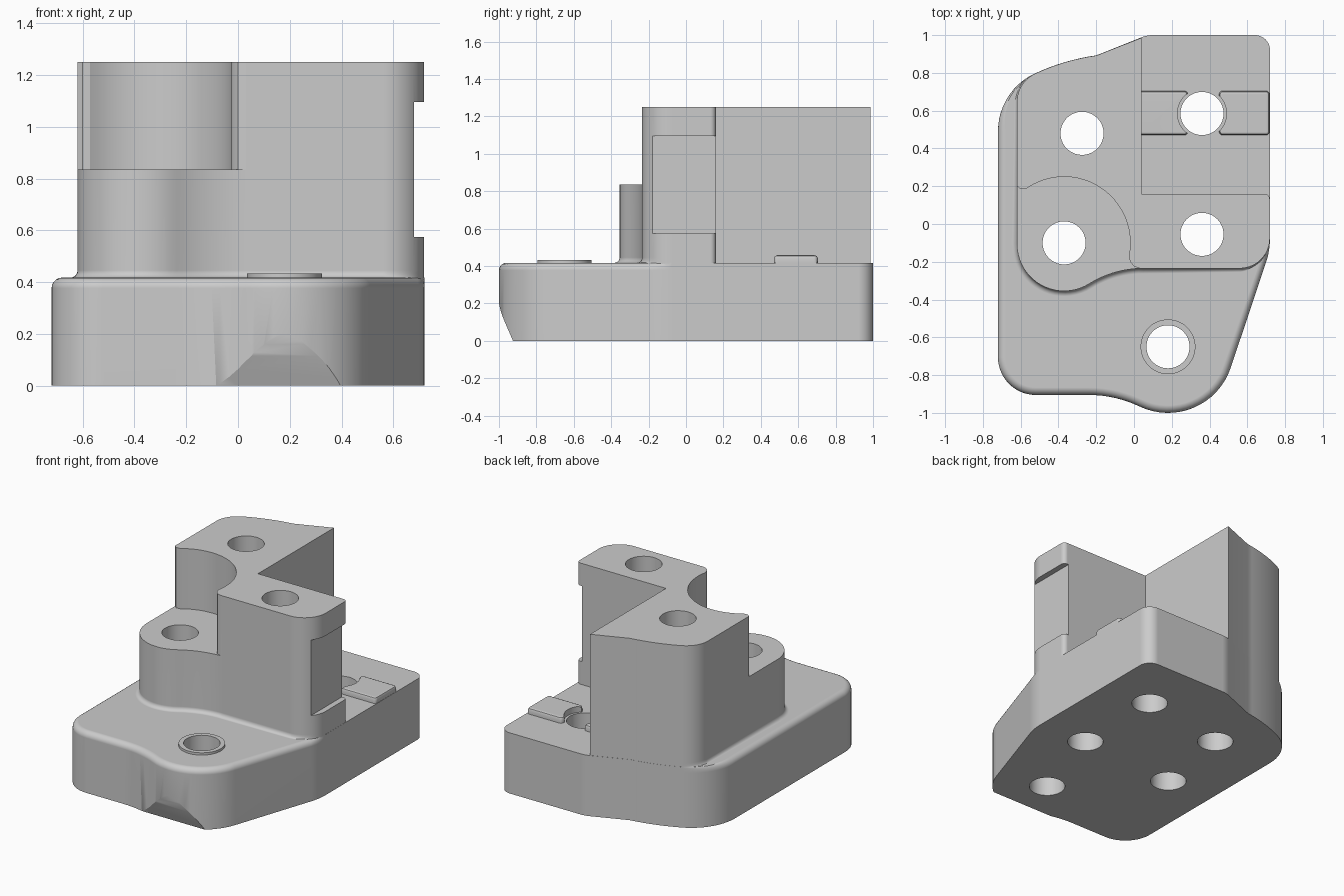
import bpy
import bmesh
from math import cos, sin, radians, pi
from mathutils import Vector

if "Cube" in bpy.data.objects:
    bpy.data.objects.remove(bpy.data.objects["Cube"])

grey = bpy.data.materials.new("plain_grey")
grey.use_nodes = True
tone = (0.6, 0.6, 0.6, 1)
grey.diffuse_color = tone
grey.node_tree.nodes["Principled BSDF"].inputs["Base Color"].default_value = tone


def arc(cx, cy, r, a0, a1, step=6):
    n = max(2, round(abs(a1 - a0) / step))
    angles = [radians(a0 + (a1 - a0) * i / n) for i in range(n + 1)]
    return [(cx + r * cos(a), cy + r * sin(a)) for a in angles]


def clamp(v):
    return max(0.0, min(1.0, v))


def loft(name, outline, levels, weight=lambda x, y: 1):
    """Stack a counter-clockwise outline at (height, outward offset) levels."""
    pts = []
    for p in map(Vector, outline):
        if not pts or (p - pts[-1]).length > 0.004:
            pts.append(p)
    if (pts[0] - pts[-1]).length < 0.004:
        pts.pop()
    n = len(pts)
    shifts = []
    for i, p in enumerate(pts):
        d0 = (p - pts[i - 1]).normalized()
        d1 = (pts[(i + 1) % n] - p).normalized()
        n0, n1 = Vector((d0.y, -d0.x)), Vector((d1.y, -d1.x))
        shifts.append((n0 + n1) / max(0.3, 1 + n0.dot(n1)) * weight(p.x, p.y))
    bm = bmesh.new()
    rings = [[bm.verts.new((*(p + s * off), z)) for p, s in zip(pts, shifts)]
             for z, off in levels]
    bm.faces.new(rings[0][::-1])
    bm.faces.new(rings[-1])
    for low, high in zip(rings, rings[1:]):
        for i in range(n):
            j = (i + 1) % n
            bm.faces.new((low[i], low[j], high[j], high[i]))
    mesh = bpy.data.meshes.new(name)
    bm.to_mesh(mesh)
    bm.free()
    mesh.materials.append(grey)
    obj = bpy.data.objects.new(name, mesh)
    bpy.context.collection.objects.link(obj)
    return obj


def is_solid(mesh):
    bm = bmesh.new()
    bm.from_mesh(mesh)
    solid = len(bm.faces) > 0 and all(e.is_manifold for e in bm.edges)
    bm.free()
    return solid


def combine(obj, other, operation):
    """Boolean another solid into obj and discard it."""
    mod = obj.modifiers.new("join", 'BOOLEAN')
    mod.operation, mod.object = operation, other
    for solver in ('MANIFOLD', 'EXACT'):
        mod.solver = solver
        bpy.context.view_layer.update()
        result = bpy.data.meshes.new_from_object(
            obj.evaluated_get(bpy.context.evaluated_depsgraph_get()))
        if is_solid(result) and len(result.vertices) != len(obj.data.vertices):
            break
    obj.modifiers.clear()
    obj.data = result
    bpy.data.objects.remove(other)


def cylinder(name, x, y, r, z0, z1):
    return loft(name, arc(x, y, r, 0, 360), [(z0, 0), (z1, 0)])


DECK, LEDGE, TOP = 0.417, 0.835, 1.25
QUARTER = [radians(18 * i) for i in range(6)]

# Base with a rounded front and left rim
base_outline = (arc(0.64, 0.92, 0.08, 0, 90) + arc(0.1, 0.84, 0.16, 90, 112, 5)
                + arc(-0.04, -0.246, 1.15, 98, 115, 2)
                + arc(-0.384, 0.492, 0.336, 115, 180)
                + arc(-0.52, -0.705, 0.2, 180, 270)
                + arc(-0.24, -1.531, 0.626, 90, 64.5, 3)
                + arc(0.18, -0.65, 0.35, 244.5, 341.6)
                + arc(0.32, -0.075, 0.4, -18.4, 0, 3))
R = 0.04
rim = [(DECK - R + R * sin(a), R * cos(a) - R) for a in QUARTER]


def rim_weight(x, y):
    return clamp((0.79 - y) / 0.3) if x < 0 else clamp((-0.08 - y) / 0.15)


block = loft("mounting_block", base_outline, [(0, 0)] + rim, rim_weight)

# Tower rising from the base, a hair inside its walls, with a fillet at its foot
tower_outline = (arc(0.689, 0.13, 0.03, 0, 90, 15) + [(0.04, 0.16), (0.04, 0.986)]
                 + arc(-0.04, -0.246, 1.149, 98, 115, 2)
                 + arc(-0.457, 0.648, 0.162, 115, 180)
                 + arc(-0.37, -0.105, 0.25, 180, 301.9)
                 + arc(0.05, -0.78, 0.545, 121.9, 90, 3)
                 + arc(0.559, -0.075, 0.16, 270, 360))
F = 0.028
foot = [(DECK + F - F * cos(a), F - F * sin(a)) for a in QUARTER]


def foot_weight(x, y):
    if x > 0 and y > -0.1:
        return 0
    return clamp((0.79 - y) / 0.3) * clamp((0.7 - x) / 0.2)


tower = loft("tower", tower_outline, [(0.3, F)] + foot + [(TOP, 0)], foot_weight)

# Round pocket over the front left ledge
pocket = (arc(-0.37, -0.1, 0.35, -12, 125)
          + [(-0.6, 0.185), (-0.62, 0.2), (-0.8, 0.2), (-0.8, -0.6), (0.03, -0.6),
             (0.03, -0.234), (0, -0.225), (-0.02, -0.2)])
combine(tower, loft("pocket_cutter", pocket, [(LEDGE, 0), (1.5, 0)]), 'DIFFERENCE')

# Side notch
notch = [(0.68, -0.4), (0.9, -0.4), (0.9, 0.3), (0.68, 0.3)]
combine(tower, loft("notch_cutter", notch, [(0.575, 0), (1.095, 0)]), 'DIFFERENCE')
combine(block, tower, 'UNION')

# Raised pads either side of the rear hole
HX, HY = 0.36, 0.585
PAD_TOP, SOFT, C = 0.458, 0.018, 0.02
for side, x0, x1 in (("left_pad", 0.45, 0.718), ("right_pad", 0.0, 0.285)):
    pad_outline = (arc(x1 - C, 0.47 + C, C, 270, 360, 30) + arc(x1 - C, 0.705 - C, C, 0, 90, 30)
                   + arc(x0 + C, 0.705 - C, C, 90, 180, 30) + arc(x0 + C, 0.47 + C, C, 180, 270, 30))
    pad = loft(side, pad_outline, [(0.3, 0), (PAD_TOP - SOFT, 0),
                                   (PAD_TOP - SOFT * 0.3, -SOFT * 0.3), (PAD_TOP, -SOFT)])
    combine(pad, cylinder("pad_cutter", HX, HY, 0.13, 0.2, 0.6), 'DIFFERENCE')
    combine(block, pad, 'UNION')

# Thin boss ring on the front deck
combine(block, cylinder("boss", 0.18, -0.65, 0.145, 0.3, 0.433), 'UNION')

# Through holes
for x, y in ((-0.275, 0.48), (-0.37, -0.1), (HX, -0.055), (HX, HY), (0.18, -0.65)):
    combine(block, cylinder("hole_cutter", x, y, 0.114, -0.2, 1.5), 'DIFFERENCE')

# Sloped relief under the front nose
relief = [(-1.1, -0.05), (-0.904, -0.05), (-0.925, 0), (-0.975, 0.115), (-0.991, 0.16),
          (-1.002, 0.21), (-1.1, 0.21)]
cutter = loft("relief_cutter", relief, [(-0.2, 0), (0.6, 0)])
cutter.rotation_euler = (pi / 2, 0, pi / 2)
combine(block, cutter, 'DIFFERENCE')

# Smooth curved walls, crisp edges
bpy.ops.object.select_all(action='DESELECT')
block.select_set(True)
bpy.context.view_layer.objects.active = block
bpy.ops.object.shade_smooth_by_angle(angle=radians(28))
weighted = block.modifiers.new("even_shading", 'WEIGHTED_NORMAL')
weighted.keep_sharp = True
